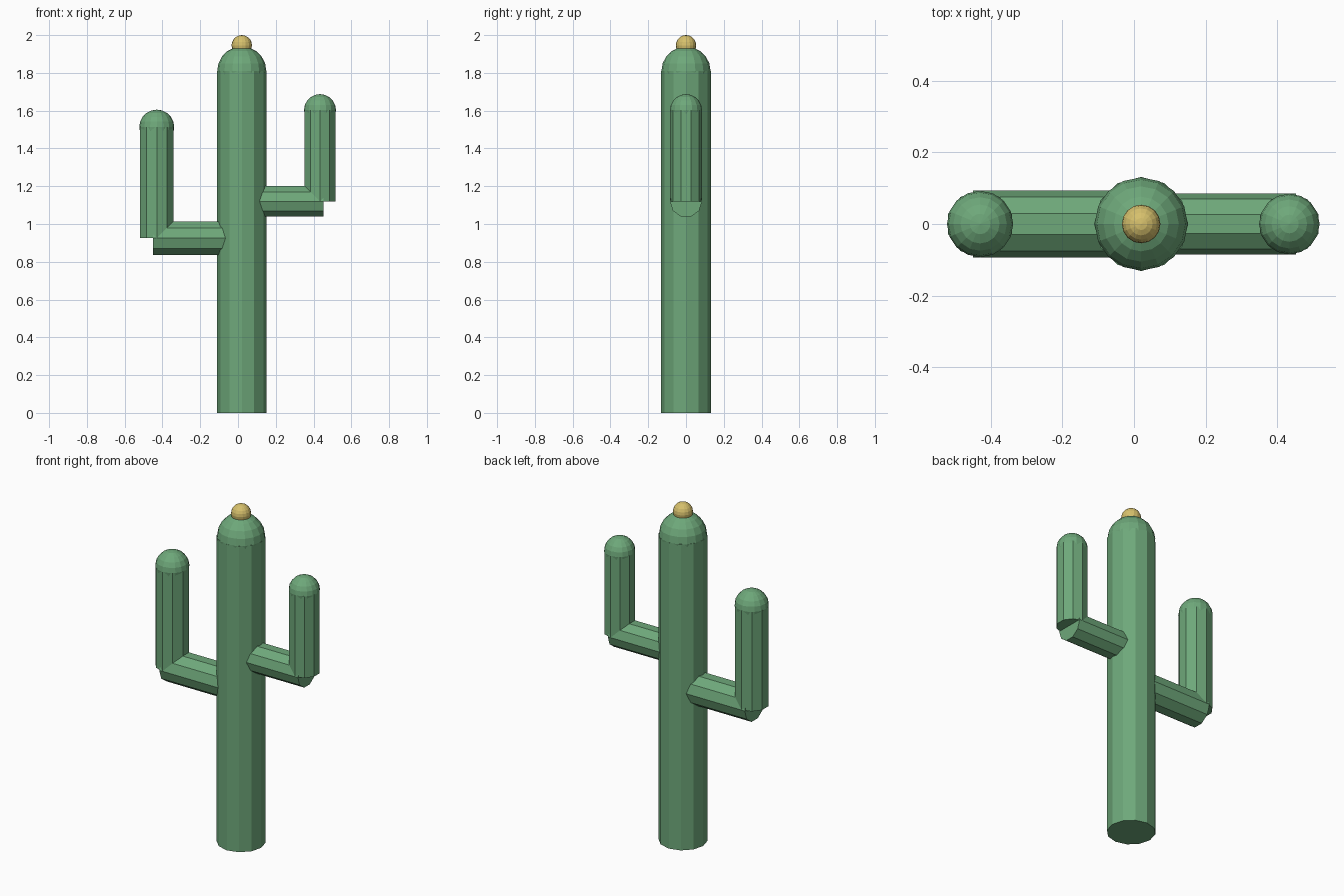
import bpy
import math
from mathutils import Matrix

cube = bpy.data.objects.get("Cube")
if cube:
    bpy.data.objects.remove(cube, do_unlink=True)


def make_material(name, colour):
    mat = bpy.data.materials.new(name)
    mat.use_nodes = True
    mat.diffuse_color = (*colour, 1)
    mat.node_tree.nodes["Principled BSDF"].inputs["Base Color"].default_value = (*colour, 1)
    return mat


green = make_material("cactus green", (0.156, 0.392, 0.195))
yellow = make_material("bud yellow", (0.672, 0.527, 0.15))


def finish(name, mat):
    obj = bpy.context.object
    obj.name = name
    obj.data.materials.append(mat)
    return obj


def upright(name, x, z0, z1, radius, sides):
    """Vertical faceted stem with a corner facing front and back."""
    bpy.ops.mesh.primitive_cylinder_add(
        vertices=sides, radius=radius, depth=z1 - z0, location=(x, 0, (z0 + z1) / 2))
    return finish(name, green)


def crossbar(name, x0, x1, z, radius, sides):
    """Horizontal faceted stem along x with a flat top."""
    bpy.ops.mesh.primitive_cylinder_add(
        vertices=sides, radius=radius, depth=abs(x1 - x0))
    obj = finish(name, green)
    obj.data.transform(Matrix.Rotation(math.pi / 2, 4, "Y"))
    obj.location = ((x0 + x1) / 2, 0, z)
    return obj


def ball(name, x, z, radius, mat):
    bpy.ops.mesh.primitive_uv_sphere_add(
        segments=16, ring_count=10, radius=radius, location=(x, 0, z))
    return finish(name, mat)


# Trunk with rounded top and bud
TRUNK_X = 0.02
upright("trunk", TRUNK_X, 0, 1.81, 0.1315, 12)
ball("trunk_dome", TRUNK_X, 1.81, 0.13, green)
ball("bud", TRUNK_X, 1.946, 0.054, yellow)

# Arms: side, upright x, crossbar end x, elbow height, top height, radius
arms = [
    ("right", -0.43, -0.45, 0.925, 1.513, 0.0935),
    ("left", 0.434, 0.452, 1.12, 1.603, 0.0855),
]
for side, x, end, elbow, top, radius in arms:
    crossbar(side + "_arm_crossbar", TRUNK_X, end, elbow, radius, 10)
    upright(side + "_arm_upright", x, elbow, top, radius, 10)
    ball(side + "_arm_dome", x, top, radius * 0.99, green)
